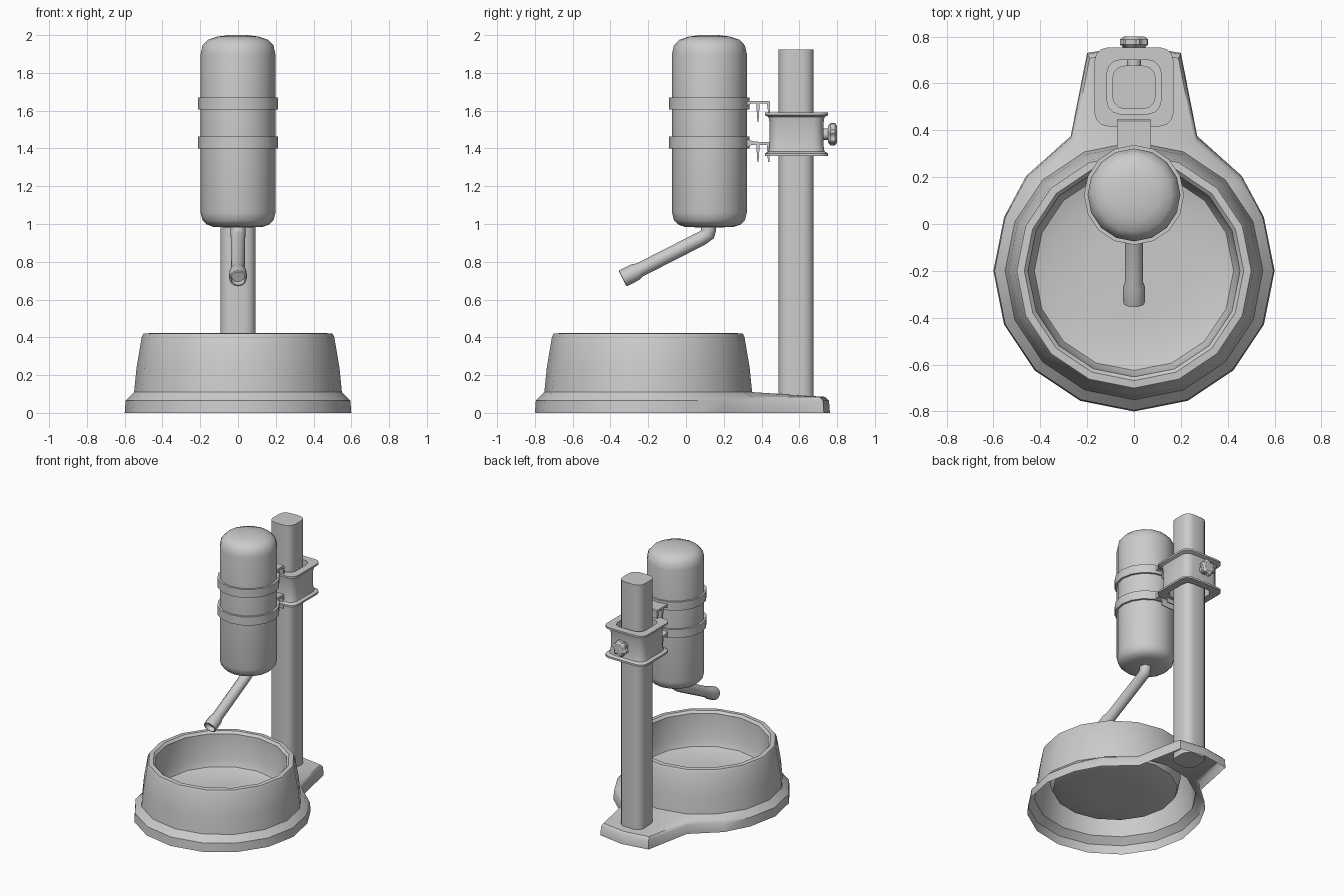
import bpy, bmesh
from math import sin, cos, pi, radians
from mathutils import Vector

if "Cube" in bpy.data.objects:
    bpy.data.objects.remove(bpy.data.objects["Cube"])


def finish(name, bm, angle=40):
    bmesh.ops.remove_doubles(bm, verts=bm.verts, dist=1e-5)
    bmesh.ops.recalc_face_normals(bm, faces=bm.faces)
    me = bpy.data.meshes.new(name)
    bm.to_mesh(me)
    bm.free()
    ob = bpy.data.objects.new(name, me)
    bpy.context.collection.objects.link(ob)
    bpy.ops.object.select_all(action='DESELECT')
    ob.select_set(True)
    bpy.context.view_layer.objects.active = ob
    bpy.ops.object.shade_smooth_by_angle(angle=radians(angle))
    return ob


def loft(name, rings, cap_start=False, cap_end=False, loop=False, angle=40):
    """Skin a list of point rings with quads."""
    bm = bmesh.new()
    vs = [[bm.verts.new(p) for p in r] for r in rings]
    pairs = list(zip(vs, vs[1:])) + ([(vs[-1], vs[0])] if loop else [])
    n = len(vs[0])
    for a, b in pairs:
        for i in range(n):
            j = (i + 1) % n
            bm.faces.new((a[i], a[j], b[j], b[i]))
    if cap_start:
        bm.faces.new(vs[0])
    if cap_end:
        bm.faces.new(vs[-1])
    return finish(name, bm, angle)


def circle(r, z, cy, n=16):
    return [(r * cos(2 * pi * i / n), cy + r * sin(2 * pi * i / n), z) for i in range(n)]


def rounded_square(h, rad, z, cy, seg=3):
    pts = []
    for q in range(4):
        a0 = q * pi / 2
        sx, sy = [(1, 1), (-1, 1), (-1, -1), (1, -1)][q]
        for k in range(seg + 1):
            a = a0 + k * pi / 2 / seg
            pts.append((sx * (h - rad) + rad * cos(a), cy + sy * (h - rad) + rad * sin(a), z))
    return pts


def tube(name, stations, n=12, **kw):
    """Round tube in the yz plane: stations are (y, z, radius, tangent angle)."""
    rings = []
    for y, z, r, t in stations:
        nrm = Vector((0, -sin(t), cos(t)))
        rings.append([Vector((0, y, z)) + Vector((1, 0, 0)) * r * cos(2 * pi * i / n)
                      + nrm * r * sin(2 * pi * i / n) for i in range(n)])
    return loft(name, rings, **kw)


BOWL_Y, POLE_Y, BOTTLE_Y = -0.2, 0.583, 0.124

# Bowl: outer wall, rim, inner wall and floor as one hollow shell
bowl_profile = [(.55, .11), (.537, .24), (.51, .40), (.50, .42), (.468, .422), (.452, .405),
                (.445, .22), (.425, .17), (.36, .15), (.2, .145)]
loft("bowl", [circle(r, z, BOWL_Y) for r, z in bowl_profile], cap_end=True)

# Base skirt with a tail at the back that carries the pole
outline, inner = [], []
for i, p in enumerate(circle(.6, 0, BOWL_Y)):
    c = circle(.55, .11, BOWL_Y)[i]
    if i == 4:
        new = [(.2, .73), (0, .762), (-.2, .73)]
    elif i in (2, 6):
        new = [(.46 if i == 2 else -.46, .205)]
    elif i in (3, 5):
        new = [(.27 if i == 3 else -.27, .375)]
    else:
        new = [p[:2]]
    outline += new
    inner += [c] * len(new)


def inset(k, z):
    out = []
    for (x, y), c in zip(outline, inner):
        v = Vector((x, y))
        d = (Vector((0, .3 if y > .5 else BOWL_Y)) - v).normalized() * k
        out.append((x + d.x, y + d.y, z))
    return out


bm = bmesh.new()
rows = [[bm.verts.new(p) for p in r] for r in
        (inset(0, 0), inset(.005, .065), inset(.025, .085), inner)]
for a, b in zip(rows, rows[1:]):
    for i in range(len(a)):
        j = (i + 1) % len(a)
        if inner[i] == inner[j] and b is rows[-1]:
            bm.faces.new((a[i], a[j], b[i]))
        else:
            bm.faces.new((a[i], a[j], b[j], b[i]))
finish("base_skirt", bm)

# Pole
loft("pole", [rounded_square(.093, .055, z, POLE_Y) for z in (.05, 1.925)],
     cap_start=True, cap_end=True)

# Flanged collar around the pole
collar = [(.115, 1.36), (.168, 1.36), (.168, 1.374), (.148, 1.384), (.142, 1.42), (.142, 1.53),
          (.148, 1.566), (.168, 1.576), (.168, 1.59), (.115, 1.59)]
loft("pole_collar", [rounded_square(h, .055, z, .585) for h, z in collar], loop=True)

# Tightening screw and lobed knob
tube("screw", [(.66, 1.475, .03, 0), (.77, 1.475, .03, 0)], cap_start=True, cap_end=True)
knob = []
for y, s in ((.753, .75), (.765, 1), (.788, 1), (.80, .75)):
    knob.append([((.06 if i % 4 < 2 else .048) * s * cos(2 * pi * (i + .5) / 24), y,
                  1.475 + (.06 if i % 4 < 2 else .048) * s * sin(2 * pi * (i + .5) / 24))
                 for i in range(24)])
loft("knob", knob, cap_start=True, cap_end=True)

# Bottle
bottle = [(.06, .982), (.13, .985), (.165, .997), (.188, 1.02), (.198, 1.06), (.198, 1.9),
          (.188, 1.945), (.16, 1.975), (.11, 1.992), (.05, 2.0)]
loft("bottle", [circle(r, z, BOTTLE_Y) for r, z in bottle], cap_start=True, cap_end=True)

# Two straps round the bottle, each with a bracket to the collar
for tag, z in (("lower", 1.432), ("upper", 1.638)):
    ring = [(.195, z - .032), (.213, z - .032), (.213, z + .032), (.195, z + .032)]
    loft(tag + "_strap", [circle(r, h, BOTTLE_Y) for r, h in ring], loop=True)

brackets = {
    "upper_bracket": [(.32, 1.625), (.345, 1.637), (.372, 1.637), (.378, 1.54), (.384, 1.54),
                      (.39, 1.637), (.428, 1.637), (.434, 1.6), (.434, 1.57), (.446, 1.57),
                      (.446, 1.645), (.44, 1.652), (.32, 1.652)],
    "lower_bracket": [(.32, 1.405), (.345, 1.417), (.372, 1.417), (.378, 1.328), (.384, 1.328),
                      (.39, 1.417), (.428, 1.417), (.434, 1.328), (.442, 1.328), (.446, 1.425),
                      (.44, 1.434), (.36, 1.436), (.32, 1.45)],
}
for name, prof in brackets.items():
    loft(name, [[(x, y, z) for y, z in prof] for x in (-.073, .073)],
         cap_start=True, cap_end=True, angle=30)

# Bent drinking spout with a thicker open tip
S = pi + radians(27)
D = 1.5 * pi
sy, sz = cos(S), sin(S)
line = lambda d, r: (.085 + sy * d, .925 + sz * d, r, S)
tube("spout", [(.12, 1.0, .04, D), (.12, .965, .04, D), (.112, .943, .04, D - .5),
               line(0, .038), line(.37, .038), line(.395, .046), line(.47, .047),
               line(.472, .039), line(.44, .035)], cap_end=True, angle=50)
